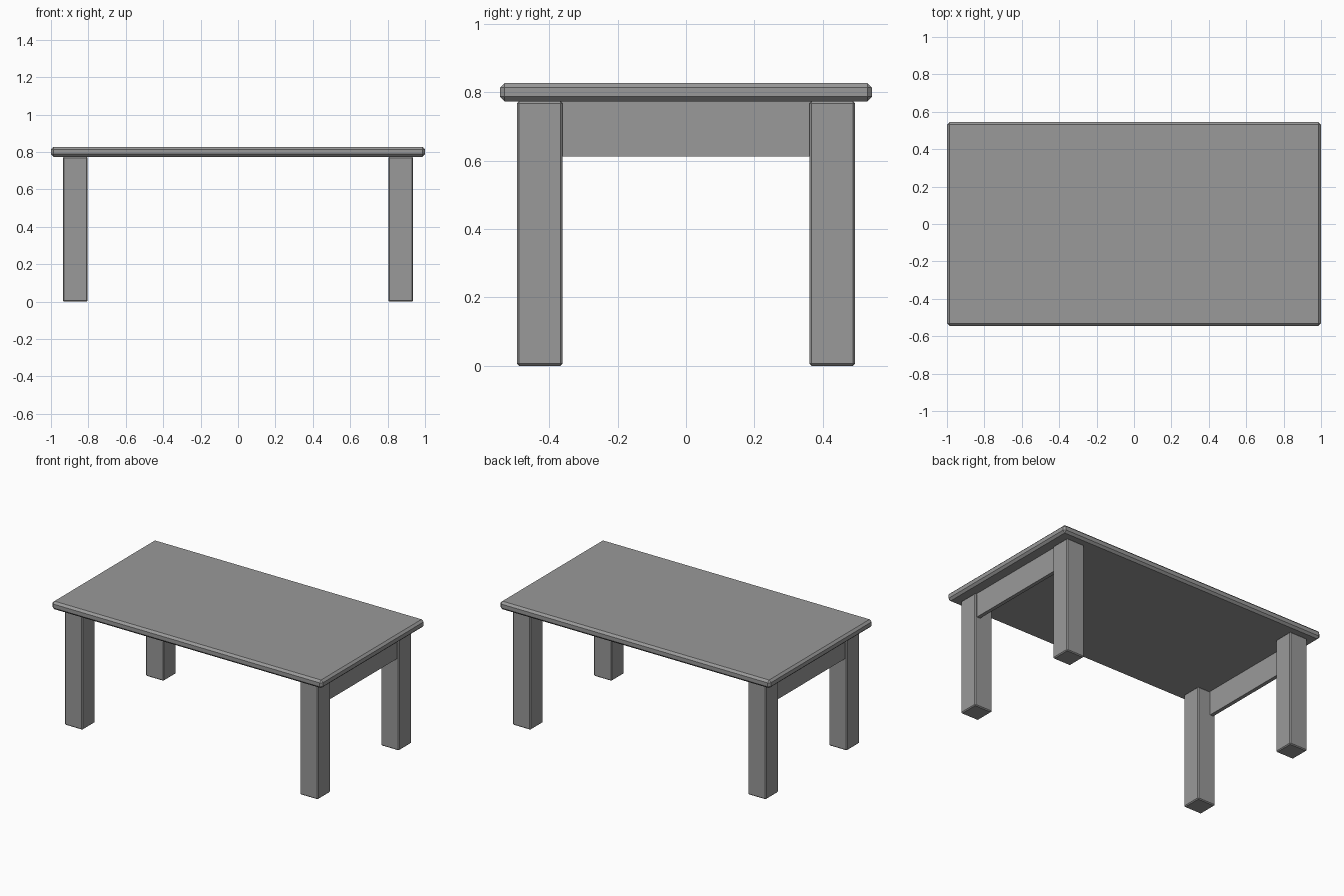
import bpy

cube = bpy.data.objects.get("Cube")
if cube:
    bpy.data.objects.remove(cube, do_unlink=True)

# One plain grey for the whole table
grey = bpy.data.materials.new("plain grey")
grey.use_nodes = True
colour = (0.32, 0.32, 0.32, 1)
grey.diffuse_color = colour
grey.node_tree.nodes["Principled BSDF"].inputs["Base Color"].default_value = colour


def box(name, centre, size, bevel=0):
    """Flat-sided box, with an optional one-step chamfer on every edge."""
    bpy.ops.mesh.primitive_cube_add(size=1, location=centre)
    obj = bpy.context.object
    obj.name = name
    obj.scale = size
    bpy.ops.object.transform_apply(location=False, rotation=False, scale=True)
    obj.data.materials.append(grey)
    if bevel:
        mod = obj.modifiers.new("chamfer", "BEVEL")
        mod.width = bevel
        mod.segments = 1
    return obj


top_z, under_z = 0.828, 0.774
leg_x, leg_y, leg_w = 0.87, 0.428, 0.133

# Tabletop with chamfered rim
box("tabletop", (0, 0, (top_z + under_z) / 2), (2, 1.09, top_z - under_z), 0.014)

for sx, side in ((1, "left"), (-1, "right")):
    # Square legs
    for sy, end in ((-1, "front"), (1, "back")):
        box(f"{end}_{side}_leg", (sx * leg_x, sy * leg_y, under_z / 2),
            (leg_w, leg_w, under_z), 0.006)
    # Thin rail joining the legs at each short end
    rail_low = 0.612
    box(f"{side}_end_rail", (sx * 0.91, 0, (rail_low + under_z) / 2),
        (0.025, 2 * leg_y, under_z - rail_low))
